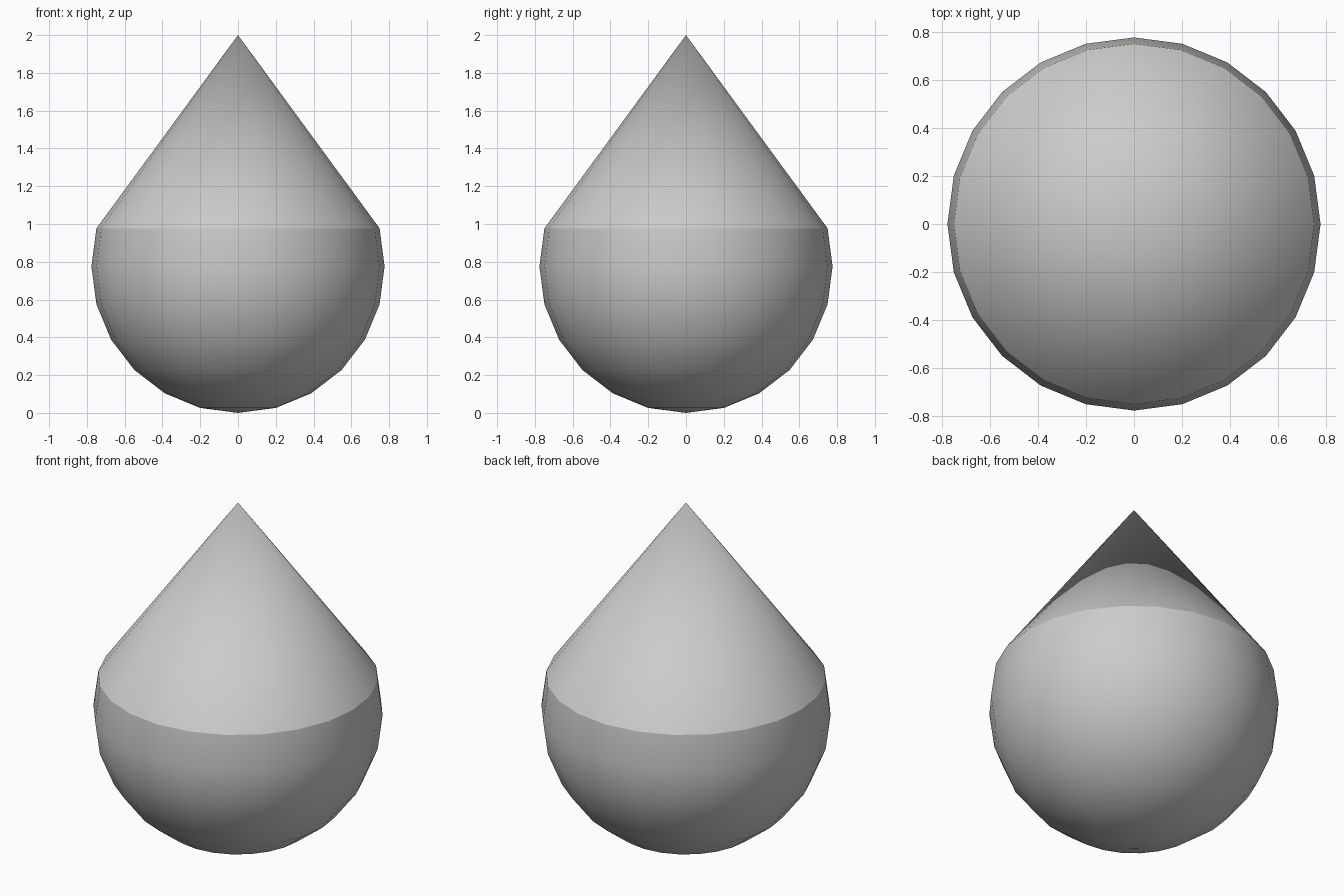
import bpy, bmesh, math

if "Cube" in bpy.data.objects:
    bpy.data.objects.remove(bpy.data.objects["Cube"])

SEG = 24
R = 0.776       # radius of the round body, also its centre height
STEP = math.radians(15)

# Half profile: bottom pole, round body up to 15 degrees above the equator, then the tip
angles = [math.radians(-90) + i * STEP for i in range(1, 8)]
rings = [(R * math.cos(a), R + R * math.sin(a)) for a in angles]

bm = bmesh.new()
bottom = bm.verts.new((0, 0, 0))
tip = bm.verts.new((0, 0, 2))
loops = [[bm.verts.new((r * math.cos(i * STEP), r * math.sin(i * STEP), z))
          for i in range(SEG)] for r, z in rings]

# Skin the rings, close with a fan at the bottom and a straight cone at the top
for i in range(SEG):
    j = (i + 1) % SEG
    bm.faces.new((bottom, loops[0][j], loops[0][i]))
    for lo, hi in zip(loops, loops[1:]):
        bm.faces.new((lo[i], lo[j], hi[j], hi[i]))
    bm.faces.new((loops[-1][i], loops[-1][j], tip))
bmesh.ops.recalc_face_normals(bm, faces=bm.faces[:])

mesh = bpy.data.meshes.new("teardrop")
bm.to_mesh(mesh)
bm.free()
drop = bpy.data.objects.new("teardrop", mesh)
bpy.context.collection.objects.link(drop)

# Smooth body and cone, with a crisp seam where they meet
bpy.context.view_layer.objects.active = drop
drop.select_set(True)
bpy.ops.object.shade_smooth_by_angle(angle=math.radians(22))
